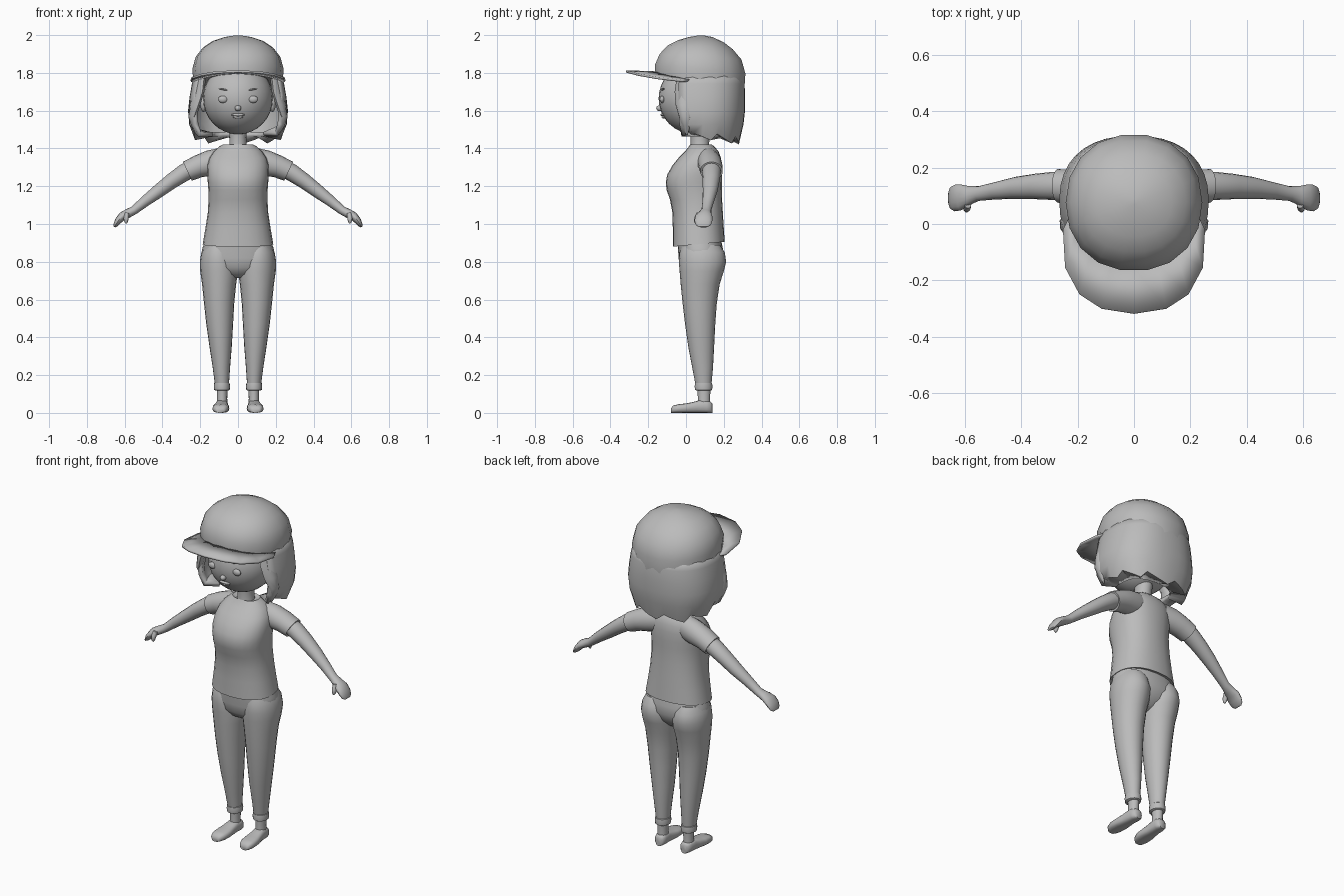
import bpy, bmesh, math
from mathutils import Vector as V

grey = bpy.data.materials.new("grey")
grey.diffuse_color = (0.5, 0.5, 0.5, 1)


def finish(name, bm, mirror=False, thick=0, angle=45):
    bmesh.ops.recalc_face_normals(bm, faces=bm.faces)
    me = bpy.data.meshes.new(name)
    bm.to_mesh(me)
    bm.free()
    ob = bpy.data.objects.new(name, me)
    bpy.context.collection.objects.link(ob)
    me.materials.append(grey)
    bpy.ops.object.select_all(action='DESELECT')
    ob.select_set(True)
    bpy.context.view_layer.objects.active = ob
    bpy.ops.object.shade_smooth_by_angle(angle=math.radians(angle))
    if mirror:
        ob.modifiers.new("mirror", 'MIRROR')
    if thick:
        m = ob.modifiers.new("thickness", 'SOLIDIFY')
        m.thickness, m.offset = thick, 0
    return ob


def loft(name, rings, n=20, p=2.0, mirror=False, angle=45):
    """Skin closed rings given as (centre, half axis u, half axis v)."""
    bm = bmesh.new()
    rows = []
    for c, u, v in rings:
        row = []
        for i in range(n):
            a = 2 * math.pi * i / n
            s, t = math.cos(a), math.sin(a)
            s = math.copysign(abs(s) ** (2 / p), s)
            t = math.copysign(abs(t) ** (2 / p), t)
            row.append(bm.verts.new(V(c) + V(u) * s + V(v) * t))
        rows.append(row)
    for a, b in zip(rows, rows[1:]):
        for i in range(n):
            j = (i + 1) % n
            bm.faces.new((a[i], a[j], b[j], b[i]))
    bm.faces.new(rows[0])
    bm.faces.new(rows[-1])
    return finish(name, bm, mirror, angle=angle)


def level(z, rx, y0, y1, x=0, tilt=0):
    """Upright ring spanning y0..y1, rising by tilt towards the back."""
    return (x, (y0 + y1) / 2, z), (rx, 0, 0), (0, (y1 - y0) / 2, tilt)


def limb(points):
    """Rings across a path in the xz plane: (x, y, z, height, depth)."""
    out = []
    for i, (x, y, z, h, d) in enumerate(points):
        a, b = points[max(i - 1, 0)], points[min(i + 1, len(points) - 1)]
        t = V((b[0] - a[0], 0, b[2] - a[2])).normalized()
        out.append(((x, y, z), (-t.z * h, 0, t.x * h), (0, d, 0)))
    return out


def ball(name, c, size, mirror=False, roll=0, seg=20):
    bm = bmesh.new()
    bmesh.ops.create_uvsphere(bm, u_segments=seg, v_segments=seg // 2 + 2, radius=1)
    for v in bm.verts:
        x, y, z = (a * b for a, b in zip(v.co, size))
        v.co = V((x * math.cos(roll) - z * math.sin(roll), y,
                  x * math.sin(roll) + z * math.cos(roll))) + V(c)
    return finish(name, bm, mirror)


# Shirt body and sleeves
loft("shirt", [level(.897, .178, -.065, .195, tilt=.013), level(.893, .187, -.07, .205, tilt=.013),
               level(.98, .172, -.07, .2), level(1.06, .16, -.072, .195),
               level(1.13, .156, -.085, .191), level(1.18, .157, -.103, .19),
               level(1.22, .16, -.107, .19), level(1.26, .163, -.1, .191),
               level(1.31, .162, -.072, .19), level(1.35, .152, -.04, .185),
               level(1.385, .128, -.005, .172), level(1.41, .1, .015, .15),
               level(1.422, .078, .022, .135), level(1.412, .055, .03, .125)], 24, 2.3)
loft("sleeve", limb([(.08, .115, 1.335, .07, .06), (.15, .125, 1.322, .068, .064),
                     (.21, .13, 1.305, .06, .063), (.268, .135, 1.279, .055, .06),
                     (.262, .135, 1.281, .043, .047)]), 18, mirror=True)

# Arms, hands and thumbs
loft("arm", limb([(.2, .135, 1.315, .045, .047), (.285, .135, 1.272, .046, .05),
                  (.35, .133, 1.228, .041, .045), (.42, .128, 1.175, .036, .039),
                  (.49, .118, 1.122, .029, .031), (.55, .108, 1.073, .023, .026),
                  (.585, .1, 1.055, .024, .034), (.613, .094, 1.04, .023, .046),
                  (.635, .092, 1.016, .018, .047), (.648, .092, .995, .012, .04),
                  (.655, .092, .985, .005, .025)]), 16, mirror=True)
loft("thumb", limb([(.588, .07, 1.06, .012, .014), (.592, .058, 1.035, .014, .015),
                    (.593, .053, 1.015, .011, .012), (.592, .052, 1.003, .004, .005)]), 10, mirror=True)

# Trousers: hips, legs and rolled cuffs
loft("hips", [level(.92, .172, -.05, .185), level(.87, .189, -.042, .195),
              level(.82, .194, -.04, .196), level(.77, .165, -.03, .175),
              level(.735, .1, -.005, .14), level(.715, .03, .03, .11)], 24, 2.3)
loft("leg", [level(.89, .07, -.02, .18, .105), level(.85, .09, -.034, .205, .104),
             level(.8, .1, -.038, .213, .102), level(.75, .1, -.034, .2, .1),
             level(.68, .09, -.028, .178, .1), level(.58, .08, -.018, .163, .1),
             level(.47, .071, -.005, .155, .097), level(.35, .059, .012, .149, .092),
             level(.24, .046, .033, .143, .088), level(.15, .037, .05, .135, .085)], 20, mirror=True)
loft("cuff", [level(.118, .034, .055, .132, .085), level(.122, .041, .047, .139, .085),
              level(.14, .043, .045, .141, .085), level(.157, .041, .047, .139, .085),
              level(.162, .034, .055, .132, .085)], 18, mirror=True)

# Ankles and shoes
loft("ankle", [level(.03, .03, .06, .13, .085), level(.075, .027, .063, .127, .084),
               level(.13, .028, .06, .13, .084)], 16, mirror=True)
shoe = [(-.08, .02, .022), (-.07, .033, .038), (-.04, .043, .046), (0, .044, .05),
        (.04, .038, .058), (.075, .034, .068), (.11, .034, .066), (.13, .029, .06), (.139, .018, .05)]
ob = loft("shoe", [((.09 - y * .05, y, h / 2), (w, 0, 0), (0, 0, h / 2)) for y, w, h in shoe],
          16, 2.8, mirror=True, angle=50)

# Neck and head
loft("neck", [level(1.38, .056, .02, .132), level(1.42, .046, .025, .122),
              level(1.46, .045, .025, .125), level(1.53, .05, .02, .14)], 16)
HC, HR = V((0, .045, 1.665)), V((.185, .19, .19))
ball("head", HC, HR, seg=28)


def face_y(x, z):
    return HC.y - HR.y * math.sqrt(max(0, 1 - (x / HR.x) ** 2 - ((z - HC.z) / HR.z) ** 2))


# Face details
ball("eye", (.08, face_y(.08, 1.66), 1.66), (.026, .013, .019), True, seg=14)
ball("eyebrow", (.075, face_y(.075, 1.712), 1.712), (.032, .009, .004), True, .18, 10)
ball("nose", (0, face_y(0, 1.613), 1.613), (.017, .02, .016), seg=12)
ball("upper_lip", (0, face_y(0, 1.578), 1.578), (.036, .012, .008), seg=12)
ball("lower_lip", (0, face_y(0, 1.566), 1.566), (.027, .012, .008), seg=12)
ball("ear", (.182, .05, 1.635), (.018, .03, .042), True, seg=12)

# Hair: a shell round the back and sides with a jagged, tucked-in lower edge
bm = bmesh.new()
N = 24
rows = []
for k, (z, rx, y1) in enumerate([(1.8, .215, .285), (1.74, .232, .298), (1.67, .244, .3),
                                 (1.6, .252, .3), (1.53, .246, .292), (1.45, .225, .275), (1.475, .15, .2)]):
    row = []
    for i in range(N + 1):
        a = math.radians(-118 + 236 * i / N)
        s, c = math.sin(a), math.cos(a)
        s = math.copysign(abs(s) ** .85, s)
        c = math.copysign(abs(c) ** .85, c)
        dz = (.012 * (i % 4 - 1.5) + .03 * (1 - max(c, -.4))) if k == 5 else 0
        row.append(bm.verts.new((rx * s, .08 + (y1 - .08) * c, z + dz)))
    rows.append(row)
for a, b in zip(rows, rows[1:]):
    for i in range(N):
        bm.faces.new((a[i], a[i + 1], b[i + 1], b[i]))
finish("hair", bm, thick=.025)
loft("front_lock", [((.2, 0, 1.77), (.022, -.01, 0), (.02, .05, 0)),
                    ((.208, -.015, 1.7), (.022, -.01, 0), (.02, .045, 0)),
                    ((.228, -.015, 1.63), (.022, -.01, 0), (.018, .04, 0)),
                    ((.242, -.005, 1.57), (.02, -.01, 0), (.01, .033, 0)),
                    ((.232, 0, 1.52), (.014, -.006, 0), (.008, .022, 0)),
                    ((.215, .005, 1.47), (.003, 0, 0), (0, .004, 0))], 8, mirror=True)

# Cap crown
loft("cap_crown", [level(1.76, .222, -.15, .295, tilt=-.045), level(1.753, .236, -.166, .312, tilt=-.045),
                   level(1.82, .242, -.167, .318, tilt=-.025), level(1.885, .224, -.143, .297, tilt=-.015),
                   level(1.935, .185, -.1, .25, tilt=-.01), level(1.968, .135, -.045, .2, tilt=-.005),
                   level(1.99, .07, .015, .14), level(1.999, .012, .068, .09)], 18, 2.15)

# Cap brim
inner = [(0, -.155, 1.802), (.08, -.14, 1.797), (.15, -.1, 1.785), (.205, -.04, 1.772), (.23, .02, 1.76)]
outer = [(0, -.318, 1.808), (.115, -.3, 1.803), (.192, -.25, 1.79), (.243, -.155, 1.773), (.25, -.02, 1.757)]
bm = bmesh.new()
pts = [[bm.verts.new(p) for p in line] for line in (inner, outer)]
for i in range(4):
    bm.faces.new((pts[0][i], pts[0][i + 1], pts[1][i + 1], pts[1][i]))
finish("cap_brim", bm, mirror=True, thick=.012)
